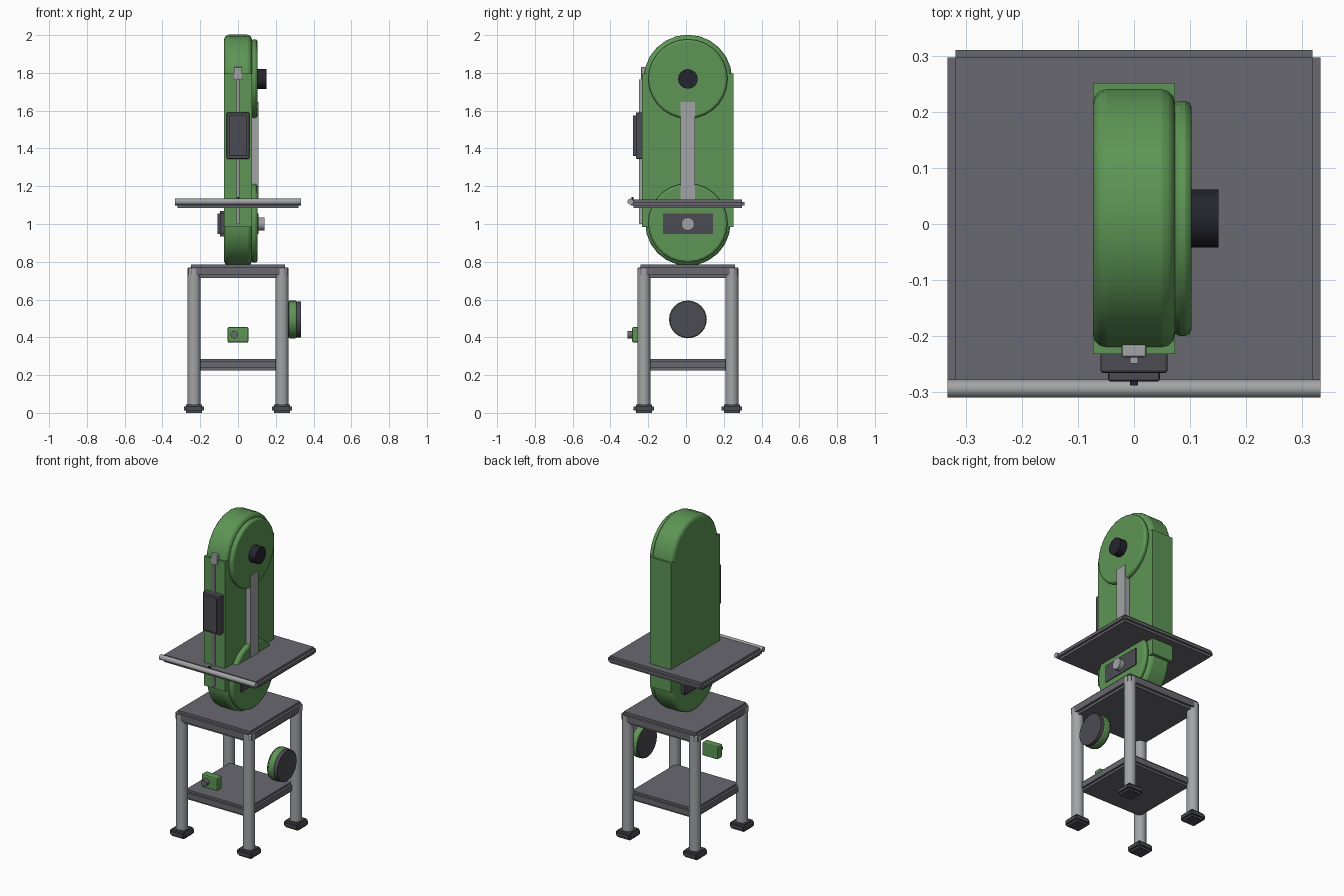
import bpy, math
from mathutils import Matrix, Vector

cube = bpy.data.objects.get("Cube")
if cube:
    bpy.data.objects.remove(cube, do_unlink=True)

MID = 0.01  # y of the machine's centre line


def material(name, rgb):
    m = bpy.data.materials.new(name)
    m.use_nodes = True
    m.diffuse_color = (*rgb, 1)
    m.node_tree.nodes["Principled BSDF"].inputs["Base Color"].default_value = (*rgb, 1)
    return m


GREEN = material("green paint", (0.11, 0.30, 0.09))
IRON = material("cast iron grey", (0.14, 0.14, 0.16))
STEEL = material("light steel", (0.36, 0.37, 0.38))
DARK = material("dark grey", (0.07, 0.07, 0.085))
BLACK = material("black plastic", (0.018, 0.018, 0.028))


def finish(ob, name, mat, bevel=0, segments=2):
    ob.name = ob.data.name = name
    ob.data.materials.append(mat)
    if bevel:
        mod = ob.modifiers.new("bevel", "BEVEL")
        mod.width, mod.segments = bevel, segments
        mod.limit_method, mod.angle_limit = "ANGLE", math.radians(40)
    return ob


def box(name, mat, lo, hi, bevel=0):
    lo, hi = Vector(lo), Vector(hi)
    bpy.ops.mesh.primitive_cube_add(size=1)
    ob = bpy.context.object
    ob.data.transform(Matrix.Translation((lo + hi) / 2) @ Matrix.Diagonal((*(hi - lo), 1)))
    return finish(ob, name, mat, bevel)


def stepped_box(name, mat, lo, hi, step):
    """Box with a square rebate along every edge: three crossing boxes, joined."""
    parts = []
    for axis in range(3):
        inset = Vector((step, step, step))
        inset[axis] = 0
        if axis == 2:
            inset = Vector((step, step, 0))
        parts.append(box(name, mat, Vector(lo) + inset, Vector(hi) - inset))
    bpy.ops.object.select_all(action="DESELECT")
    for p in parts:
        p.select_set(True)
    bpy.context.view_layer.objects.active = parts[0]
    bpy.ops.object.join()
    return parts[0]


def rod(name, mat, start, end, radius, sides=24, bevel=0, segments=2):
    start, end = Vector(start), Vector(end)
    axis = end - start
    bpy.ops.mesh.primitive_cylinder_add(vertices=sides, radius=radius, depth=axis.length)
    ob = bpy.context.object
    turn = axis.to_track_quat("Z", "Y").to_matrix().to_4x4()
    ob.data.transform(Matrix.Translation((start + end) / 2) @ turn)
    finish(ob, name, mat, bevel, segments)
    bpy.ops.object.shade_smooth_by_angle(angle=math.radians(30))
    return ob


# Stand: legs, feet, top and shelf
for sx, side in ((-1, "right"), (1, "left")):
    for sy, end in ((-1, "front"), (1, "back")):
        x, y = sx * 0.233, MID + sy * 0.233
        rod(f"leg_{end}_{side}", STEEL, (x, y, 0.03), (x, y, 0.768), 0.035, 20, 0.006)
        stepped_box(f"foot_{end}_{side}", DARK, (x - 0.054, y - 0.054, 0),
                    (x + 0.054, y + 0.054, 0.045), 0.012)
stepped_box("stand_top", IRON, (-0.265, MID - 0.265, 0.715), (0.265, MID + 0.265, 0.785), 0.015)
stepped_box("stand_shelf", IRON, (-0.23, MID - 0.23, 0.225), (0.23, MID + 0.23, 0.285), 0.013)

# Main body: straight column between two rounded wheel housings
UPPER, LOWER = 1.768, 1.005
box("column", GREEN, (-0.073, MID - 0.242, LOWER - 0.02), (0.073, MID + 0.242, UPPER + 0.03))
for name, z, r in (("upper", UPPER, 0.234), ("lower", LOWER, 0.226)):
    rod(f"{name}_housing", GREEN, (-0.073, MID, z), (0.073, MID, z), r, 24, 0.024, 3)
    rod(f"{name}_wheel_cover", GREEN, (0.07, MID, z), (0.103, MID, z), 0.21, 28, 0.012)

# Right-hand fittings: tension knob, upright bar, trunnion and hub
rod("tension_knob", BLACK, (0.1, MID, UPPER), (0.151, MID, UPPER), 0.052, 16)
box("upright_bar", STEEL, (0.075, MID - 0.038, 1.11), (0.108, MID + 0.038, 1.645))
stepped_box("trunnion", DARK, (-0.108, MID - 0.145, 0.935), (0.108, MID + 0.145, 1.068), 0.012)
rod("trunnion_hub", STEEL, (0.1, MID, 1.0), (0.14, MID, 1.0), 0.035, 12)

# Blade, its top guide and the blade guard
box("blade", STEEL, (-0.007, -0.249, 1.0), (0.007, -0.22, 1.765))
box("blade_top_guide", STEEL, (-0.022, -0.238, 1.765), (0.022, -0.215, 1.83), 0.004)
box("guard_back", DARK, (-0.06, -0.266, 1.345), (0.06, -0.225, 1.59), 0.005)
box("guard_front", DARK, (-0.046, -0.281, 1.36), (0.046, -0.26, 1.575), 0.004)
box("table_pin", BLACK, (-0.007, -0.288, 1.12), (0.007, -0.278, 1.142))

# Table with front rail
stepped_box("table", IRON, (-0.333, -0.292, 1.085), (0.333, 0.311, 1.13), 0.014)
rod("table_rail", STEEL, (-0.333, -0.294, 1.118), (0.333, -0.294, 1.118), 0.016, 16)

# Motor
MOTOR_Z = 0.495
rod("motor_body", GREEN, (0.268, MID, MOTOR_Z), (0.31, MID, MOTOR_Z), 0.1, 24, 0.006)
rod("motor_end_plates", DARK, (0.262, MID, MOTOR_Z), (0.333, MID, MOTOR_Z), 0.096, 24)

# Switch box with its button
box("switch_box", GREEN, (-0.055, -0.285, 0.372), (0.055, -0.235, 0.455), 0.008)
rod("switch_button", IRON, (-0.02, -0.28, 0.414), (-0.02, -0.31, 0.414), 0.02, 16)
